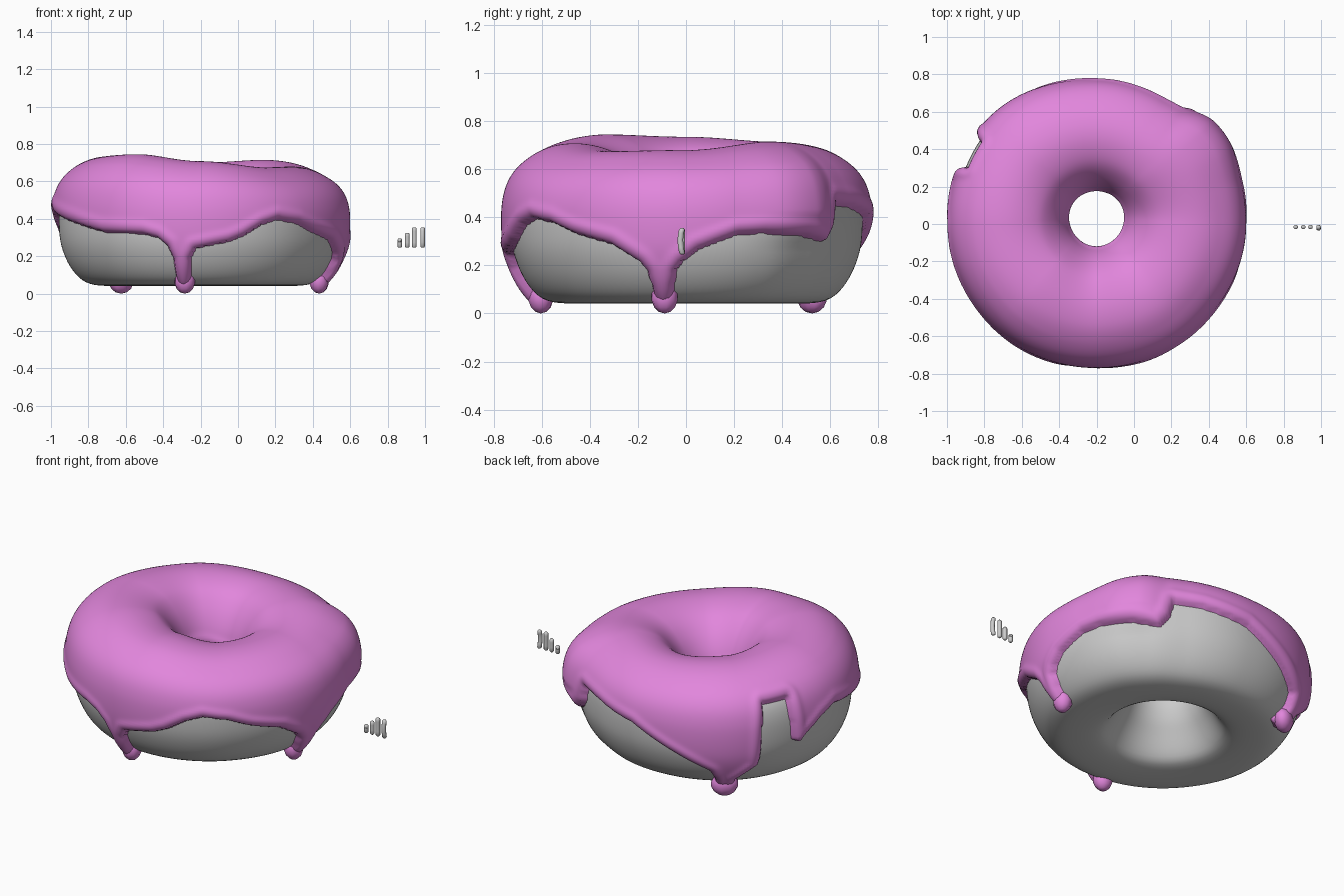
import bpy, bmesh, math
from mathutils import Vector

if "Cube" in bpy.data.objects:
    bpy.data.objects.remove(bpy.data.objects["Cube"])

CX = -0.2          # ring axis
N, M = 360, 160    # columns round the ring, samples round the section
T = 0.04           # icing thickness

# ring cross-section (r, z): hole waist, up over the crest, down the outside, underneath
SECTION = [(.19, .36), (.205, .46), (.26, .56), (.34, .63), (.46, .66), (.58, .64),
           (.69, .565), (.735, .46), (.735, .30), (.70, .18), (.64, .09), (.57, .05),
           (.46, .042), (.36, .055), (.31, .09), (.25, .19), (.21, .27)]
# angle -> outer radius of the icing, extra bulge above mid height, crest height
RADIUS = [(0, .80), (28, .81), (45, .79), (62, .772), (90, .775), (135, .81),
          (170, .80), (225, .78), (270, .77), (315, .78)]
BULGE = [(15, 0), (41, .055), (53, 0)]
CREST = [(0, .68), (45, .715), (90, .70), (135, .715), (180, .735), (225, .745),
         (270, .708), (315, .675)]
# angle -> height of the lower icing edge (three drips and one torn notch)
EDGE = [(4, .27), (16, .33), (24, .335), (38, .325), (49, .30), (53, .36), (55, .45),
        (68, .44), (88, .40), (108, .28), (122, .19), (124, .14), (125, .06), (133, .06),
        (134, .13), (140, .19), (143, .22), (144.5, .54), (156, .54), (158, .32),
        (161, .30), (164, .34), (172, .40), (180, .43), (210, .37), (227, .33), (246, .32),
        (252, .30), (256, .26), (258, .20), (258.8, .06), (265.2, .06), (266, .20),
        (268, .245), (282, .28), (288, .31), (296, .37), (303, .40), (313, .38),
        (322, .335), (336, .29), (345, .22), (347.5, .18), (348.8, .06), (355.2, .06),
        (356.5, .18), (359, .22)]


def clamp(v, lo=0.0, hi=1.0):
    return max(lo, min(hi, v))


def lookup(table, a, smooth=True):
    a %= 360
    pts = [(table[-1][0] - 360, table[-1][1])] + table + [(table[0][0] + 360, table[0][1])]
    for (a0, v0), (a1, v1) in zip(pts, pts[1:]):
        if a0 <= a <= a1:
            f = (a - a0) / (a1 - a0)
            if smooth:
                f = f * f * (3 - 2 * f)
            return v0 + (v1 - v0) * f


def smooth_section():
    """Closed spline through SECTION, resampled evenly; returns points, normals, step."""
    p = [Vector(q) for q in SECTION]
    k, dense = len(p), []
    for i in range(k):
        a, b, c, d = (p[(i + j - 1) % k] for j in range(4))
        for s in range(40):
            t = s / 40
            dense.append(.5 * (2 * b + (c - a) * t + (2 * a - 5 * b + 4 * c - d) * t * t
                               + (3 * b - a - 3 * c + d) * t ** 3))
    dense.append(dense[0])
    lens = [0]
    for a, b in zip(dense, dense[1:]):
        lens.append(lens[-1] + (b - a).length)
    out, j, step = [], 0, lens[-1] / M
    for i in range(M):
        while lens[j + 1] < i * step:
            j += 1
        out.append(dense[j].lerp(dense[j + 1], (i * step - lens[j]) / (lens[j + 1] - lens[j])))
    nor = []
    for i in range(M):
        d = (out[(i + 1) % M] - out[i - 1]).normalized()
        nor.append(Vector((-d.y, d.x)))
    return out, nor, step


PTS, NOR, STEP = smooth_section()
RAD = [lookup(RADIUS, a) / .78 - 1 for a in range(N)]
BUL = [lookup(BULGE, a) for a in range(N)]
CRE = [lookup(CREST, a) - .70 for a in range(N)]


def place(a, j, off):
    """Point on the uneven ring at column a, section sample j, raised by off."""
    r, z = PTS[j] + NOR[j] * off
    shift = .03 * (1 - clamp((r - .15) / .4))
    bulge = BUL[a] * clamp((z - .27) / .15)
    z += CRE[a] * clamp((z - .35) / .3)
    r *= 1 + RAD[a] * clamp((r - .2) / .5) + bulge * clamp((r - .4) / .3)
    t = math.radians(a)
    return (CX + r * math.cos(t), r * math.sin(t) + shift, z)


def finish(name, verts, faces, mat=None):
    me = bpy.data.meshes.new(name)
    me.from_pydata(verts, [], faces)
    bm = bmesh.new()
    bm.from_mesh(me)
    bmesh.ops.delete(bm, geom=[v for v in bm.verts if not v.link_faces], context='VERTS')
    for f in bm.faces:
        f.smooth = True
    bm.to_mesh(me)
    bm.free()
    ob = bpy.data.objects.new(name, me)
    bpy.context.collection.objects.link(ob)
    if mat:
        me.materials.append(mat)
    return ob


pink = bpy.data.materials.new("pink_icing")
pink.diffuse_color = (0.76, 0.24, 0.72, 1)
pink.use_nodes = True
pink.node_tree.nodes["Principled BSDF"].inputs["Base Color"].default_value = pink.diffuse_color

# dough ring
cols, rows = N // 2, M // 2
verts = [place(i * 2, j * 2, 0) for i in range(cols) for j in range(rows)]
faces = [(i * rows + j, i * rows + (j + 1) % rows,
          (i + 1) % cols * rows + (j + 1) % rows, (i + 1) % cols * rows + j)
         for i in range(cols) for j in range(rows)]
finish("dough_ring", verts, faces)

# icing: a layer over the dough that rounds off and sinks in at its edge
crest_j = max(range(M), key=lambda j: PTS[j].y)


def arc_at(z):
    j = next(j for j in range(crest_j, M) if PTS[j].y <= z)
    return (j - (z - PTS[j].y) / (PTS[j - 1].y - PTS[j].y)) * STEP


edge = [arc_at(lookup(EDGE, a, False)) for a in range(N)]
DX = .73 * math.radians(1)


def edge_distance(a, s):
    near = [edge[(a + k) % N] for k in range(-8, 9)]
    d = .1
    if min(near) - .1 < s < max(near) + .1:
        for k in range(16):
            x0, y0, y1 = (k - 8) * DX, near[k], near[k + 1]
            ey = y1 - y0
            f = clamp((-x0 * DX + (s - y0) * ey) / (DX * DX + ey * ey))
            d = min(d, math.hypot(x0 + f * DX, y0 + f * ey - s))
    d = d if s <= edge[a] else -d
    inner = .012 + .01 * math.sin(math.radians(a * 3))
    return min(d, s - inner)


last = int(max(edge) / STEP) + 4
verts, dist = [], []
for a in range(N):
    for j in range(last):
        d = edge_distance(a, j * STEP)
        if d <= 0:
            off = max(d, -.015)
        else:
            off = T * math.sqrt(1 - (1 - clamp(d / .03)) ** 2)
            off += .007 * math.exp(-((d - .045) / .02) ** 2)
        verts.append(place(a, j, off))
        dist.append(d)
faces = []
for i in range(N):
    for j in range(last - 1):
        n = (i + 1) % N
        f = (i * last + j, i * last + j + 1, n * last + j + 1, n * last + j)
        if max(dist[v] for v in f) > -.003:
            faces.append(f)
finish("icing", verts, faces, pink)

# hanging drops at the drip ends: angle, distance from the axis, width
for k, (ang, r, w) in enumerate([(262, .61, 1), (352, .64, 1), (129, .675, 1.35)]):
    t = math.radians(ang)
    bpy.ops.mesh.primitive_uv_sphere_add(
        segments=10, ring_count=7, radius=.056,
        location=(CX + r * math.cos(t), r * math.sin(t), .068), rotation=(0, 0, t))
    ob = bpy.context.object
    ob.name = f"icing_drop_{k + 1}"
    ob.scale = (.95, w, 1.21)
    ob.data.materials.append(pink)
    bpy.ops.object.shade_smooth()

# row of loose sprinkles: short to long, the last one bent
for k, (x, top, bend) in enumerate([(.865, .295, 0), (.905, .325, 0),
                                    (.943, .355, 0), (.987, .355, .008)]):
    rings = [(.246, .007), (.252, .0125), (.275, .0125), ((.25 + top) / 2 + .005, .0125),
             (top - .02, .0125), (top - .006, .0125), (top, .007)]
    verts, faces, S = [], [], 10
    for z, r in rings:
        u = clamp((z - .25) / (top - .25))
        y = -.016 - bend * math.sin(math.pi * u)
        verts += [(x + r * math.cos(q * math.tau / S), y + r * math.sin(q * math.tau / S), z)
                  for q in range(S)]
    for i in range(len(rings) - 1):
        faces += [(i * S + q, i * S + (q + 1) % S, (i + 1) * S + (q + 1) % S, (i + 1) * S + q)
                  for q in range(S)]
    faces += [tuple(reversed(range(S))), tuple(range(len(verts) - S, len(verts)))]
    finish(f"sprinkle_{k + 1}", verts, faces)
